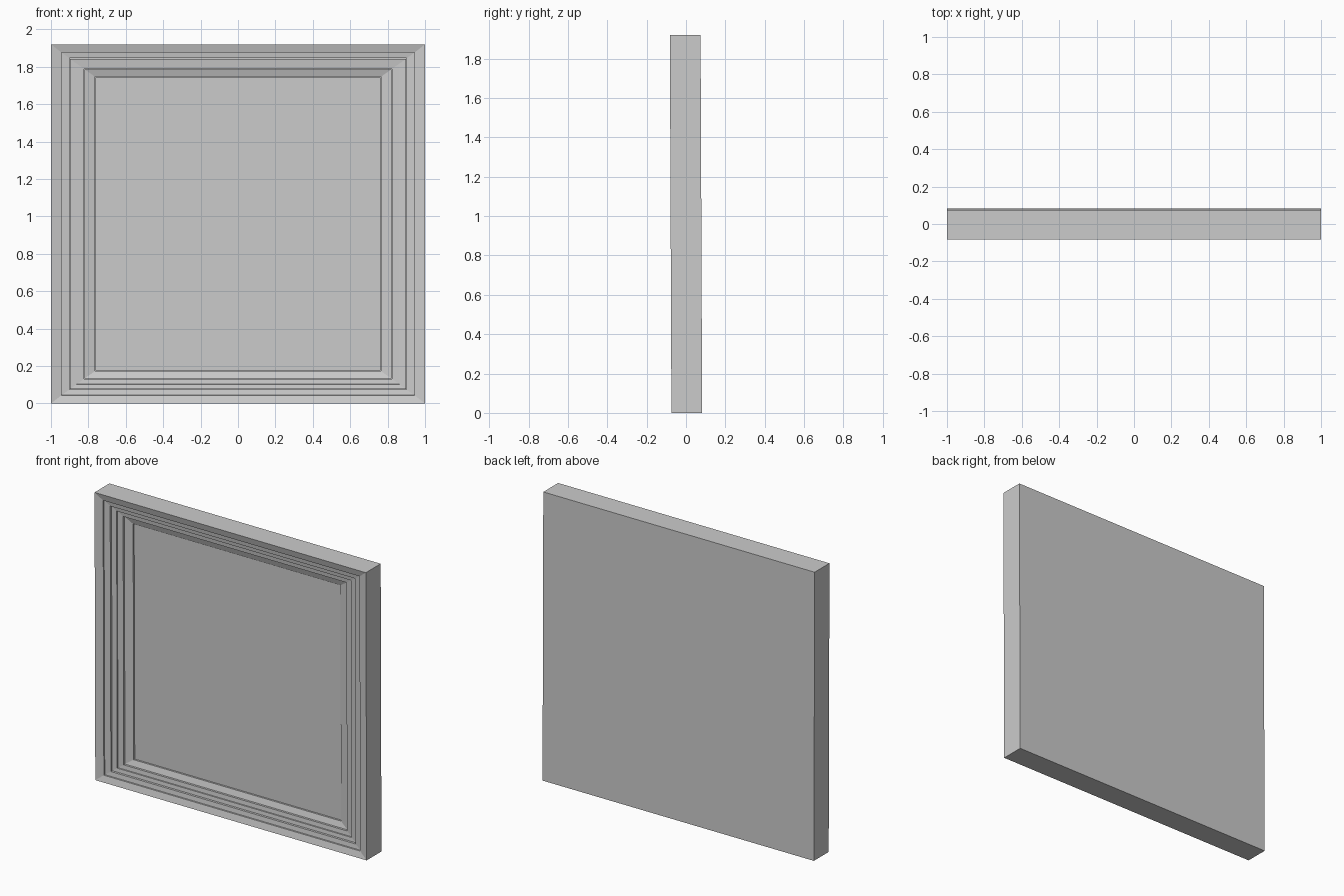
import bpy, bmesh

if "Cube" in bpy.data.objects:
    bpy.data.objects.remove(bpy.data.objects["Cube"])

HALF_X, HEIGHT, HALF_Y = 1.0, 1.92, 0.078
LEAN = 0.004   # slight forward lean at the top
GAP = 0.003    # joint width between nested parts
JOINT = 0.13   # depth of the joints behind the front

# moulding steps: inset in x, inset in z, depth before and after, open joint
STEPS = [
    (0.055, 0.043, 0.011, 0.020, False),
    (0.098, 0.074, 0.024, 0.034, True),
    (0.136, 0.102, 0.037, 0.044, False),
    (0.177, 0.131, 0.047, 0.056, True),
    (0.236, 0.173, 0.068, 0.075, True),
]


def ring(bm, dx, dz, y):
    """Rectangular loop of four verts, leaned with height."""
    x, z0, z1 = HALF_X - dx, dz, HEIGHT - dz
    return [bm.verts.new((px, y - LEAN * (pz / HEIGHT * 2 - 1), pz))
            for px, pz in ((-x, z0), (x, z0), (x, z1), (-x, z1))]


def make_object(name, loops):
    """Bridge rectangular loops and cap both ends."""
    bm = bmesh.new()
    rings = [ring(bm, *l) for l in loops]
    for a, b in zip(rings, rings[1:]):
        for i in range(4):
            j = (i + 1) % 4
            bm.faces.new((a[i], a[j], b[j], b[i]))
    bm.faces.new(rings[0])
    bm.faces.new(rings[-1])
    bmesh.ops.recalc_face_normals(bm, faces=bm.faces)
    mesh = bpy.data.meshes.new(name)
    bm.to_mesh(mesh)
    bm.free()
    obj = bpy.data.objects.new(name, mesh)
    bpy.context.collection.objects.link(obj)
    return obj


# closed framed panel: back, sides, stepped moulding, recessed picture face
loops = [(0, 0, HALF_Y), (0, 0, -HALF_Y)]
for dx, dz, d0, d1, joint in STEPS:
    loops.append((dx, dz, -HALF_Y + d0))
    if joint:
        loops.append((dx, dz, -HALF_Y + JOINT))
        loops.append((dx + GAP, dz + GAP, -HALF_Y + JOINT))
        loops.append((dx + GAP, dz + GAP, -HALF_Y + d1))
    else:
        loops.append((dx + 0.001, dz + 0.001, -HALF_Y + d1))
make_object("picture_frame", loops)
